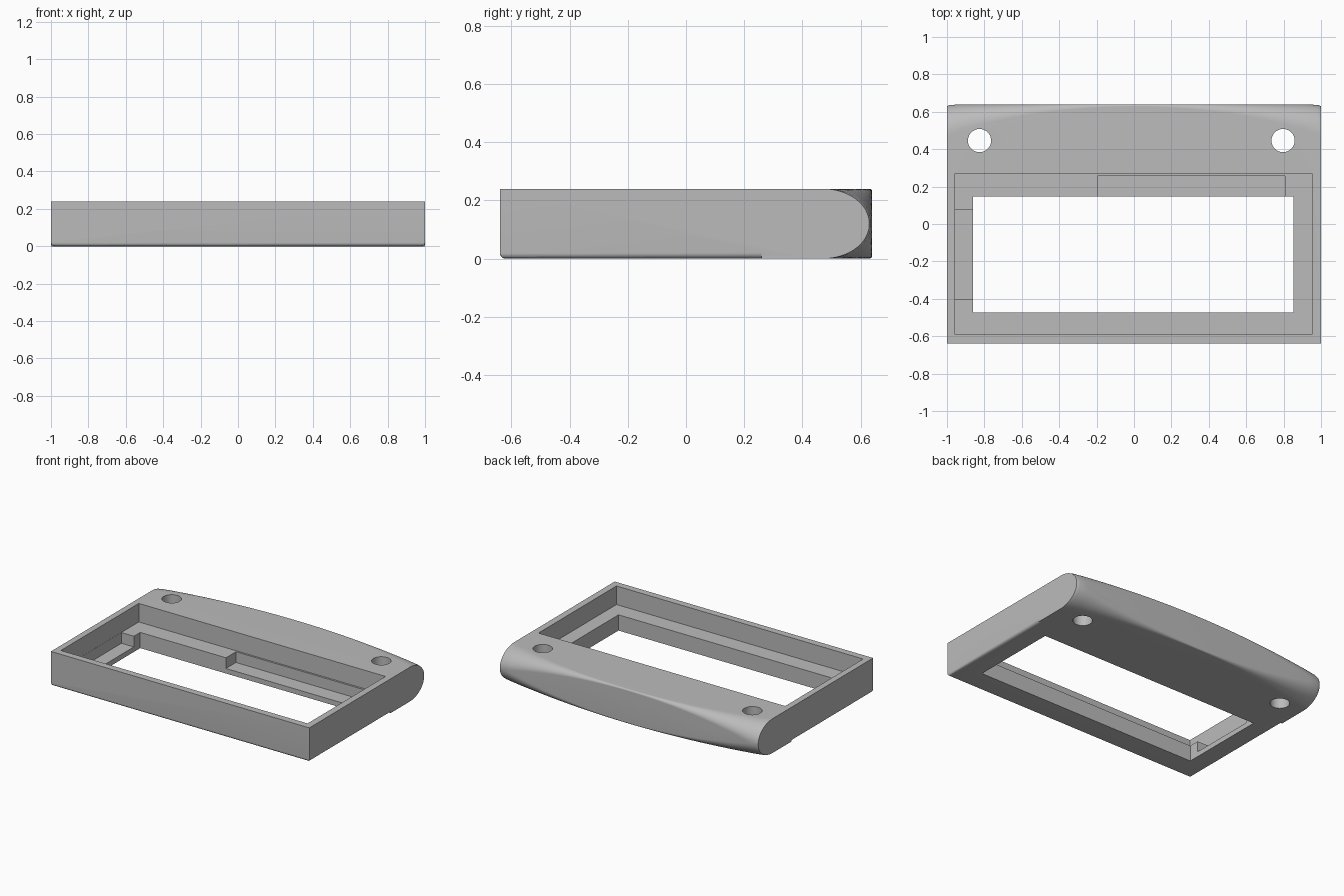
import bpy, bmesh, math

if "Cube" in bpy.data.objects:
    bpy.data.objects.remove(bpy.data.objects["Cube"], do_unlink=True)

HEIGHT, FRONT, BACK, STEP_Y, FILLET = 0.24, -0.64, 0.64, 0.26, 0.02
ARC, ROUND, STATIONS = 20, 6, 32

grey = bpy.data.materials.new("plain grey")
grey.use_nodes = True
colour = (0.5, 0.5, 0.5, 1)
grey.diffuse_color = colour
grey.node_tree.nodes["Principled BSDF"].inputs["Base Color"].default_value = colour


def section(x, lift):
    """Outline of the case in the y-z plane at a given x."""
    ax = abs(x)
    pts = [(STEP_Y, 0), (STEP_Y, lift)]
    # rounded lower front edge
    for i in range(ROUND + 1):
        t = math.pi / 2 * i / ROUND
        y = FRONT + FILLET * (1 - math.sin(t))
        pts.append((y, max(lift, FILLET * (1 - math.cos(t)))))
    pts.append((FRONT, HEIGHT))
    # back edge rounding that grows towards the ends
    y_end = BACK - 0.01 * max(0, (ax - 0.95) / 0.05) ** 2
    a = 0.01 + 0.15 * x * x
    b = min(0.119, 0.01 + 0.12 * x * x)
    for centre, start in ((HEIGHT - b, math.pi / 2), (b, 0)):
        for i in range(ARC + 1):
            t = start - math.pi / 2 * i / ARC
            pts.append((y_end - a + a * math.cos(t), centre + b * math.sin(t)))
    return pts


# stations along x, with extra ones for the rounded lower side edges
half = [(1 - FILLET + FILLET * math.sin(math.pi / 2 * i / ROUND),
         FILLET * (1 - math.cos(math.pi / 2 * i / ROUND))) for i in range(ROUND + 1)]
inner = 1 - FILLET
middle = [(-inner + 2 * inner * i / STATIONS, 0) for i in range(1, STATIONS)]
stations = [(-x, l) for x, l in reversed(half)] + middle + half

# case body lofted through the stations
bm = bmesh.new()
rings = [[bm.verts.new((x, y, z)) for y, z in section(x, l)] for x, l in stations]
for r, s in zip(rings, rings[1:]):
    for i in range(len(r)):
        j = (i + 1) % len(r)
        bm.faces.new((r[i], r[j], s[j], s[i]))
bm.faces.new(rings[0])
bm.faces.new(rings[-1])
bmesh.ops.remove_doubles(bm, verts=bm.verts, dist=0.00005)
bmesh.ops.dissolve_limit(bm, angle_limit=0.001, verts=bm.verts, edges=bm.edges)
bmesh.ops.recalc_face_normals(bm, faces=bm.faces)
mesh = bpy.data.meshes.new("case_frame")
bm.to_mesh(mesh)
bm.free()
case = bpy.data.objects.new("case_frame", mesh)
bpy.context.collection.objects.link(case)
mesh.materials.append(grey)


def cut(cutter):
    """Subtract a cutter from the case and discard it."""
    cutter.hide_render = True
    cutter.data.materials.append(grey)
    mod = case.modifiers.new("cut", 'BOOLEAN')
    mod.operation, mod.solver, mod.object = 'DIFFERENCE', 'EXACT', cutter
    bpy.ops.object.select_all(action='DESELECT')
    case.select_set(True)
    bpy.context.view_layer.objects.active = case
    bpy.ops.object.modifier_apply(modifier=mod.name)
    bpy.data.objects.remove(cutter, do_unlink=True)


def cut_box(x0, x1, y0, y1, z0):
    top = 0.4
    bpy.ops.mesh.primitive_cube_add(
        size=1, location=((x0 + x1) / 2, (y0 + y1) / 2, (z0 + top) / 2))
    box = bpy.context.object
    box.scale = (x1 - x0, y1 - y0, top - z0)
    bpy.context.view_layer.update()
    cut(box)


LEDGE, NOTCH = 0.11, 0.035
cut_box(-0.957, 0.953, -0.592, 0.27, LEDGE)      # upper pocket
cut_box(-0.86, 0.854, -0.473, 0.147, -0.1)       # window opening
cut_box(-0.196, 0.806, 0.1, 0.257, NOTCH)        # back ledge notch
cut_box(-0.956, -0.8, -0.4, 0.077, NOTCH)        # side ledge notch

# screw holes
for x in (-0.826, 0.797):
    bpy.ops.mesh.primitive_cylinder_add(
        vertices=48, radius=0.062, depth=1, location=(x, 0.446, 0.1))
    cut(bpy.context.object)

# flat on the main planes, smooth on the rounded surfaces
for p in case.data.polygons:
    p.use_smooth = max(abs(c) for c in p.normal) < 0.9999 or abs(p.center.y - 0.446) < 0.07 and abs(p.normal.z) < 0.1
case.data.set_sharp_from_angle(angle=math.radians(30))
